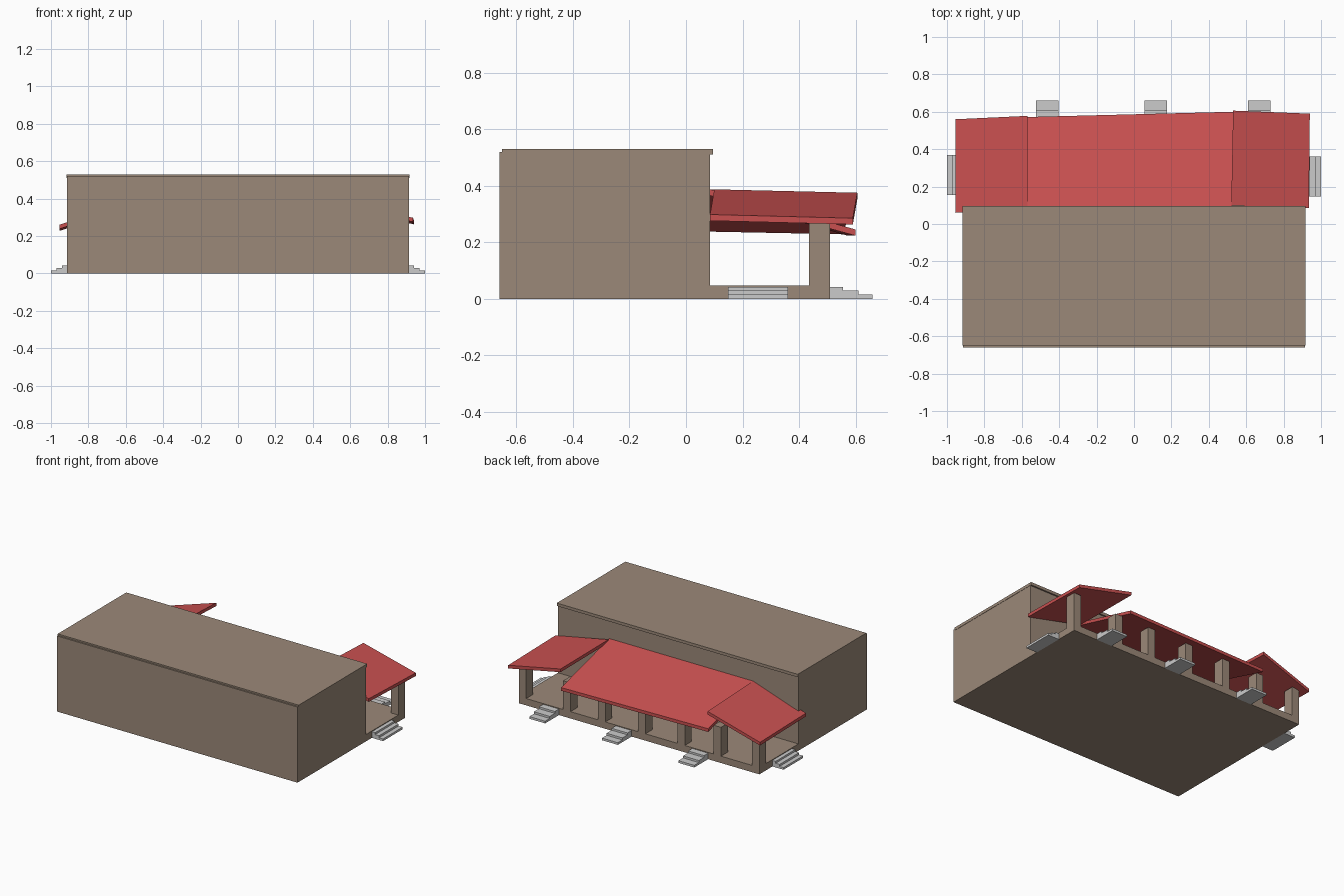
import bpy, bmesh

if "Cube" in bpy.data.objects:
    bpy.data.objects.remove(bpy.data.objects["Cube"])


def material(name, color):
    m = bpy.data.materials.new(name)
    m.diffuse_color = (*color, 1)
    m.use_nodes = True
    m.node_tree.nodes["Principled BSDF"].inputs["Base Color"].default_value = m.diffuse_color
    return m


TAN = material("tan_wall", (0.33, 0.25, 0.19))
RED = material("red_roof", (0.58, 0.08, 0.08))


def finish(name, bm, mat):
    bmesh.ops.recalc_face_normals(bm, faces=bm.faces)
    me = bpy.data.meshes.new(name)
    bm.to_mesh(me)
    bm.free()
    ob = bpy.data.objects.new(name, me)
    bpy.context.collection.objects.link(ob)
    if mat:
        me.materials.append(mat)
    return ob


def extruded(name, points, offset, mat=None):
    """Solid made by sweeping one polygon along an offset."""
    bm = bmesh.new()
    face = bm.faces.new([bm.verts.new(p) for p in points])
    new = bmesh.ops.extrude_face_region(bm, geom=[face], use_keep_orig=True)["geom"]
    verts = [g for g in new if isinstance(g, bmesh.types.BMVert)]
    bmesh.ops.translate(bm, verts=verts, vec=offset)
    return finish(name, bm, mat)


def box(name, x0, x1, y0, y1, z0, z1, mat=None):
    return extruded(name, [(x0, y0, z0), (x1, y0, z0), (x1, y1, z0), (x0, y1, z0)],
                    (0, 0, z1 - z0), mat)


# Main hall with a flat roof shifted slightly towards the porch
box("main_hall", -0.915, 0.915, -0.66, 0.085, 0, 0.52, TAN)
box("hall_flat_roof", -0.917, 0.917, -0.65, 0.095, 0.51, 0.53, TAN)

# Porch platform and its row of pillars
box("porch_floor", -0.915, 0.915, 0.085, 0.51, 0, 0.047, TAN)
pillars = [(-0.887, 0.25), (-0.595, 0.245), (-0.32, 0.245), (-0.02, 0.245),
           (0.285, 0.245), (0.55, 0.245), (0.887, 0.27)]
for i, (x, top) in enumerate(pillars):
    box(f"porch_pillar_{i + 1}", x - 0.028, x + 0.028, 0.435, 0.51, 0.047, top, TAN)

# Porch roof: a central slope and two side slopes, open at the triangular gaps
DOWN = (0, 0, -0.022)
extruded("centre_porch_roof", [(-0.57, 0.085, 0.387), (0.525, 0.085, 0.387),
                               (0.53, 0.60, 0.245), (-0.57, 0.572, 0.245)], DOWN, RED)
extruded("left_porch_roof", [(-0.955, 0.06, 0.26), (-0.57, 0.075, 0.387),
                             (-0.57, 0.578, 0.367), (-0.955, 0.56, 0.25)], DOWN, RED)
extruded("right_porch_roof", [(0.52, 0.1, 0.387), (0.935, 0.085, 0.298),
                              (0.94, 0.59, 0.285), (0.53, 0.606, 0.375)], DOWN, RED)


# Entrance steps: a stair profile swept sideways
def stair_profile(run):
    return [(0, 0), (run[2], 0), (run[2], 0.015), (run[1], 0.015),
            (run[1], 0.029), (run[0], 0.029), (run[0], 0.042), (0, 0.042)]


for i, x in enumerate((-0.525, 0.057, 0.61)):
    pts = [(x, 0.51 + d, z) for d, z in stair_profile((0.045, 0.1, 0.15))]
    extruded(f"porch_steps_{i + 1}", pts, (0.12, 0, 0))
for name, s, y in (("left_side_steps", -1, 0.155), ("right_side_steps", 1, 0.148)):
    pts = [(s * (0.915 + d), y, z) for d, z in stair_profile((0.025, 0.055, 0.085))]
    extruded(name, pts, (0, 0.213, 0))
